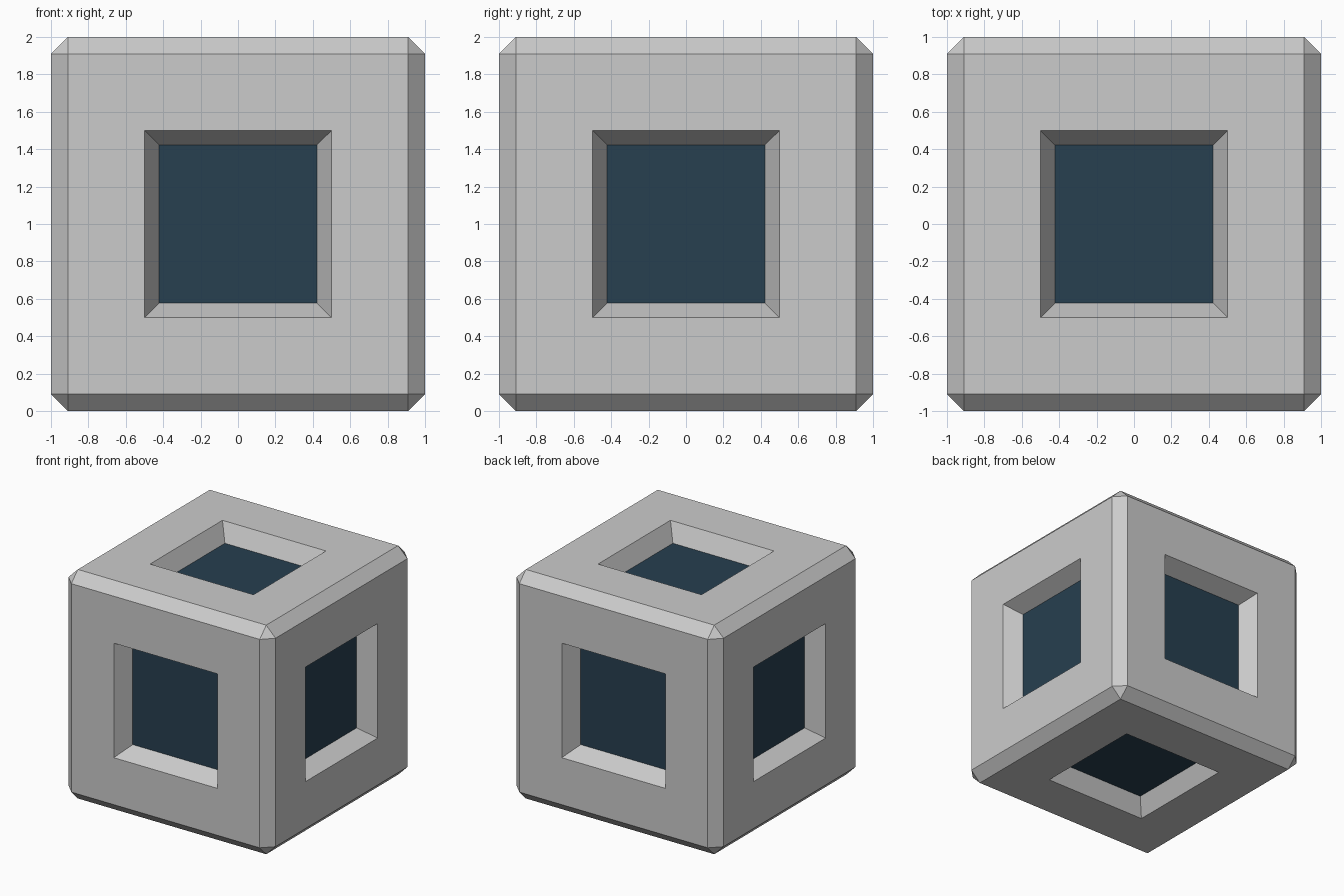
import bpy, bmesh
from mathutils import Vector

if "Cube" in bpy.data.objects:
    bpy.data.objects.remove(bpy.data.objects["Cube"])

CHAMFER = 0.09     # edge chamfer width
OPENING = 0.5      # half width of each window opening
TAPER = 0.078      # how far the window walls lean inward
DEPTH = 0.15       # recess depth


def add_object(name, bm):
    mesh = bpy.data.meshes.new(name)
    bm.to_mesh(mesh)
    bm.free()
    obj = bpy.data.objects.new(name, mesh)
    bpy.context.collection.objects.link(obj)
    return obj


# Chamfered cube standing on the ground
bm = bmesh.new()
bmesh.ops.create_cube(bm, size=2)
bmesh.ops.translate(bm, verts=bm.verts, vec=Vector((0, 0, 1)))
bmesh.ops.bevel(bm, geom=bm.edges[:], offset=CHAMFER, offset_type='OFFSET',
                segments=1, affect='EDGES', profile=0.5)
bm.normal_update()

# Tapered square recess in each of the six large sides
sides = [f for f in bm.faces if f.calc_area() > 1]
bmesh.ops.inset_individual(bm, faces=sides, thickness=1 - CHAMFER - OPENING,
                           use_even_offset=True)
bmesh.ops.inset_individual(bm, faces=sides, thickness=TAPER, depth=-DEPTH,
                           use_even_offset=True)

# Dark panels closing the recess floors
panel_bm = bmesh.new()
for f in sides:
    panel_bm.faces.new([panel_bm.verts.new(v.co) for v in f.verts])
bmesh.ops.delete(bm, geom=sides, context='FACES_ONLY')

body = add_object("block_body", bm)
panels = add_object("window_panels", panel_bm)

blue = bpy.data.materials.new("dark_blue")
blue.diffuse_color = (0.02, 0.05, 0.08, 1)
blue.use_nodes = True
blue.node_tree.nodes["Principled BSDF"].inputs["Base Color"].default_value = blue.diffuse_color
panels.data.materials.append(blue)
